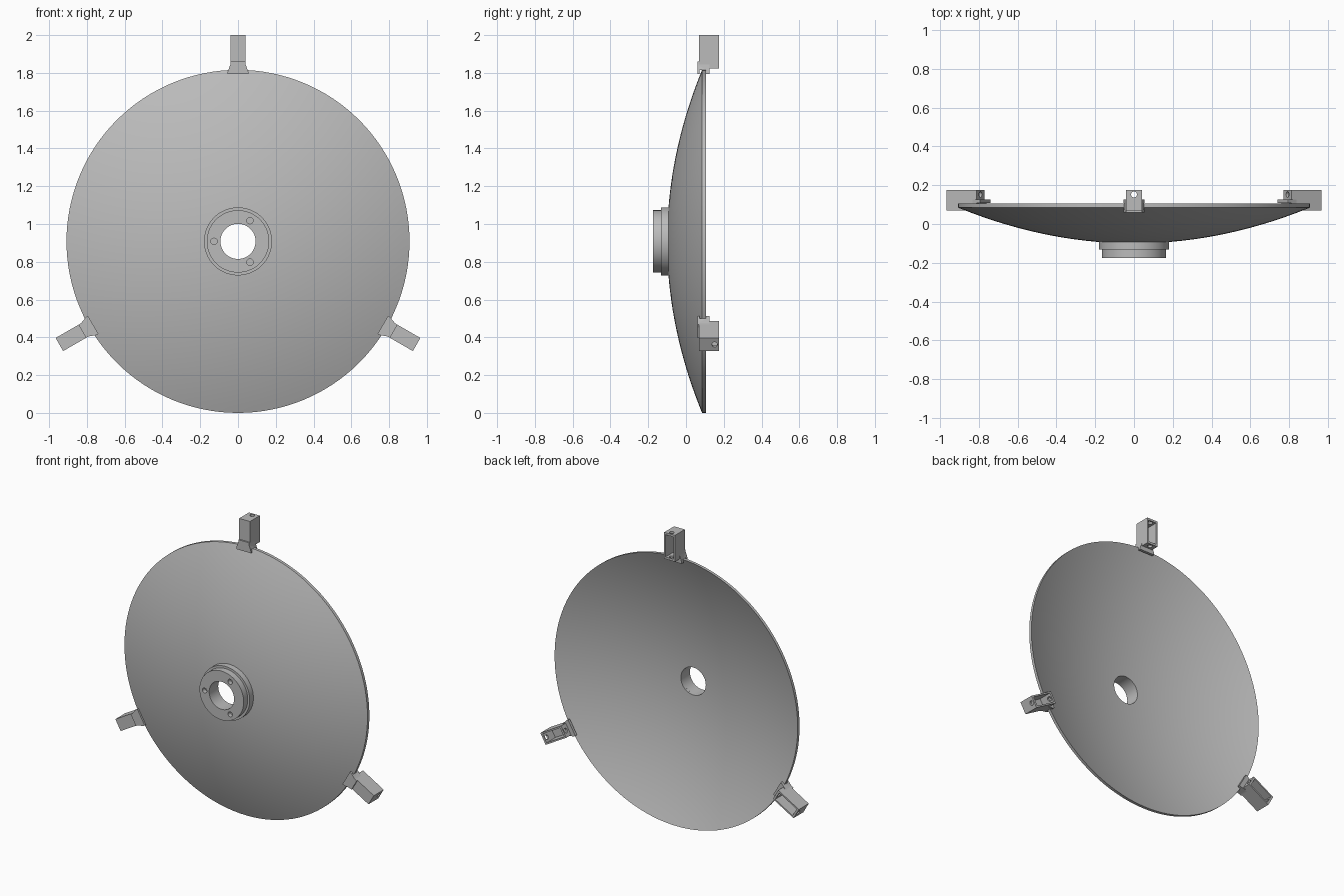
import bpy, bmesh
from math import pi, sin, cos, radians
from mathutils import Matrix, Vector

cube = bpy.data.objects.get("Cube")
if cube:
    bpy.data.objects.remove(cube, do_unlink=True)

R = 0.908                       # dish radius and height of its centre
CENTRE = Vector((0, 0, R))

grey = bpy.data.materials.new("satin grey")
grey.use_nodes = True
COLOUR = (0.5, 0.5, 0.5, 1)
grey.diffuse_color = COLOUR
grey.node_tree.nodes["Principled BSDF"].inputs["Base Color"].default_value = COLOUR


def finish(name, bm):
    bmesh.ops.recalc_face_normals(bm, faces=bm.faces)
    mesh = bpy.data.meshes.new(name)
    bm.to_mesh(mesh)
    bm.free()
    mesh.materials.append(grey)
    ob = bpy.data.objects.new(name, mesh)
    bpy.context.collection.objects.link(ob)
    return ob


def smooth(ob):
    bpy.ops.object.select_all(action='DESELECT')
    bpy.context.view_layer.objects.active = ob
    ob.select_set(True)
    bpy.ops.object.shade_smooth_by_angle(angle=radians(25))


def lathe(name, profile, steps):
    """Spin a closed (radius, y) profile round the y axis."""
    bm = bmesh.new()
    rings = [[bm.verts.new((r * cos(2 * pi * i / steps), y, R + r * sin(2 * pi * i / steps)))
              for i in range(steps)] for r, y in profile]
    for a, b in zip(rings, rings[1:] + rings[:1]):
        for i in range(steps):
            j = (i + 1) % steps
            bm.faces.new((a[i], a[j], b[j], b[i]))
    return finish(name, bm)


def box(name, x, y, z):
    """Box from (min, max) pairs."""
    bm = bmesh.new()
    bmesh.ops.create_cube(bm, size=1)
    for v in bm.verts:
        v.co = [lo + (c + 0.5) * (hi - lo) for c, (lo, hi) in zip(v.co, (x, y, z))]
    return finish(name, bm)


def prism(name, outline, y0, y1):
    """Extrude an (x, z) outline along y."""
    bm = bmesh.new()
    face = bm.faces.new([bm.verts.new((x, y0, z)) for x, z in outline])
    new = bmesh.ops.extrude_face_region(bm, geom=[face])["geom"]
    for v in new:
        if isinstance(v, bmesh.types.BMVert):
            v.co.y = y1
    return finish(name, bm)


def rod(name, at, radius, depth, along_y):
    bm = bmesh.new()
    turn = Matrix.Rotation(pi / 2, 4, 'X') if along_y else Matrix()
    bmesh.ops.create_cone(bm, cap_ends=True, segments=24, radius1=radius, radius2=radius,
                          depth=depth, matrix=Matrix.Translation(at) @ turn)
    return finish(name, bm)


def cut(ob, cutter):
    mod = ob.modifiers.new("cut", 'BOOLEAN')
    mod.operation, mod.solver, mod.object = 'DIFFERENCE', 'EXACT', cutter
    bpy.context.view_layer.objects.active = ob
    bpy.ops.object.modifier_apply(modifier=mod.name)
    bpy.data.objects.remove(cutter, do_unlink=True)


# Dish: thin parabolic shell with a central hole
HOLE = 0.093
radii = [HOLE + (R - HOLE) * i / 24 for i in range(25)]
outer = [(r, -0.1 + 0.185 * (r / R) ** 2) for r in radii]
inner = [(r, y + 0.02) for r, y in reversed(outer)]
smooth(lathe("dish", outer + inner, 128))

# Stepped hub with three blind bolt holes
hub = lathe("hub", [(HOLE, -0.175), (0.165, -0.175), (0.165, -0.132), (0.18, -0.132),
                    (0.18, -0.092), (HOLE, -0.092)], 96)
for angle in (60, 180, 300):
    a = radians(angle)
    cut(hub, rod("bolt_cutter", CENTRE + Vector((0.127 * cos(a), -0.175, 0.127 * sin(a))),
                 0.017, 0.06, True))
smooth(hub)

# Three rim brackets: open-backed box, drilled end walls and a flared clip
ZB, ZT = 1.822, 2.0
for label, angle in (("top", 0), ("left", 120), ("right", 240)):
    housing = box(label + "_bracket_box", (-0.04, 0.04), (0.07, 0.175), (ZB, ZT))
    cut(housing, box("cavity_cutter", (-0.03, 0.03), (0.082, 0.2), (ZB + 0.014, ZT - 0.014)))
    cut(housing, rod("screw_cutter", (0, 0.152, 1.91), 0.015, 0.3, False))
    flare = [(-0.04, 1.86), (-0.04, 1.845), (-0.055, 1.805), (-0.055, 1.793),
             (0.055, 1.793), (0.055, 1.805), (0.04, 1.845), (0.04, 1.86)]
    clip = prism(label + "_rim_clip", flare, 0.06, 0.125)
    # slot that swallows the dish edge
    cut(clip, box("slot_cutter", (-0.1, 0.1), (0.072, 0.107), (1.7, 1.815)))
    # keep the screw cavity clear of the clip
    cut(clip, box("clearance_cutter", (-0.03, 0.03), (0.082, 0.2), (ZB + 0.014, 1.9)))
    turn = (Matrix.Translation(CENTRE) @ Matrix.Rotation(radians(angle), 4, 'Y')
            @ Matrix.Translation(-CENTRE))
    for ob in (housing, clip):
        ob.data.transform(turn)
        smooth(ob)
